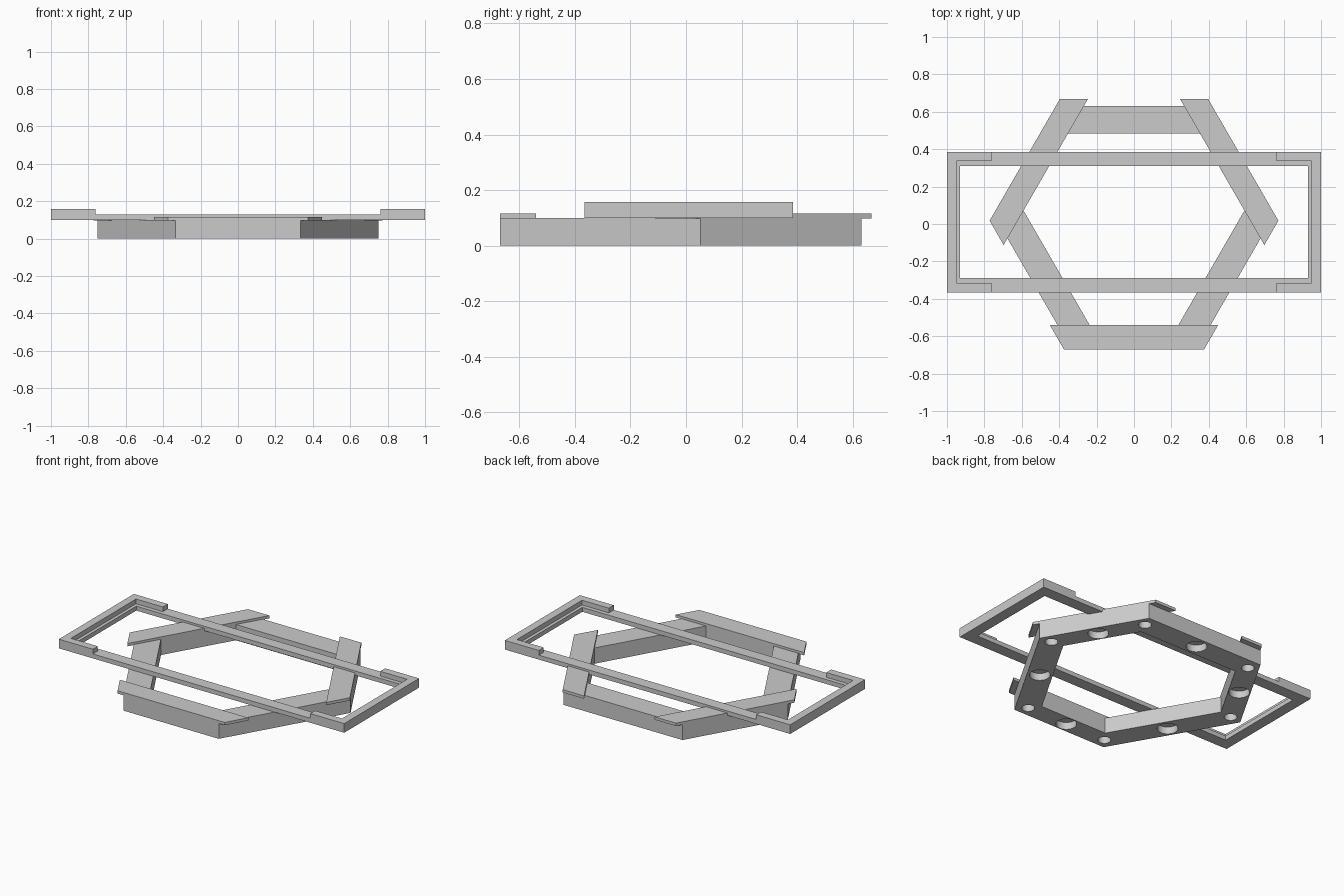
import bpy, bmesh, math
from mathutils import Vector, Matrix

if "Cube" in bpy.data.objects:
    bpy.data.objects.remove(bpy.data.objects["Cube"])

grey = bpy.data.materials.new("plain grey")
grey.diffuse_color = (0.6, 0.6, 0.6, 1)
grey.use_nodes = True
grey.node_tree.nodes["Principled BSDF"].inputs["Base Color"].default_value = grey.diffuse_color


def finish(bm, name):
    bmesh.ops.recalc_face_normals(bm, faces=bm.faces)
    mesh = bpy.data.meshes.new(name)
    bm.to_mesh(mesh)
    bm.free()
    mesh.materials.append(grey)
    ob = bpy.data.objects.new(name, mesh)
    bpy.context.collection.objects.link(ob)
    return ob


def prism(name, pts, z0, z1):
    """Extrude a flat outline from z0 to z1."""
    bm = bmesh.new()
    face = bm.faces.new([bm.verts.new((x, y, z0)) for x, y in pts])
    ext = bmesh.ops.extrude_face_region(bm, geom=[face], use_keep_orig=True)
    for v in ext["geom"]:
        if isinstance(v, bmesh.types.BMVert):
            v.co.z = z1
    return finish(bm, name)


def ring(name, outer, inner, z0, z1):
    """Closed ring with a rectangular section between two outlines."""
    bm = bmesh.new()
    loops = [[bm.verts.new((x, y, z)) for x, y in pts]
             for pts, z in ((outer, z0), (outer, z1), (inner, z1), (inner, z0))]
    n = len(outer)
    for k in range(4):
        a, b = loops[k], loops[(k + 1) % 4]
        for i in range(n):
            j = (i + 1) % n
            bm.faces.new((a[i], a[j], b[j], b[i]))
    return finish(bm, name)


# Hexagonal base: short and long sides alternate around this centre
CY = 0.005
OUT = (0.675, 0.627)
INN = (0.545, 0.478)


def side_point(i, dist, along=0.0):
    t = math.radians(-90 + 60 * i)
    return (dist * math.cos(t) - along * math.sin(t),
            CY + dist * math.sin(t) + along * math.cos(t))


def hexagon(d):
    pts = []
    for i in range(6):
        a, b = d[i % 2], d[(i + 1) % 2]
        pts.append(side_point(i, a, (b - a * 0.5) / math.sin(math.pi / 3)))
    return pts


outer, inner = hexagon(OUT), hexagon(INN)
base = ring("hexagon_base", outer, inner, 0, 0.1)

# Round blind holes in the underside: large at mid sides, small at corners
bm = bmesh.new()
holes = []
for i in range(6):
    holes.append((side_point(i, (OUT[i % 2] + INN[i % 2]) / 2), 0.06, 0.045))
    c = (Vector(outer[i]) + Vector(inner[i])) / 2
    holes.append((c, 0.037, 0.045))
for (x, y), r, depth in holes:
    bmesh.ops.create_cone(bm, cap_ends=True, segments=32, radius1=r, radius2=r,
                          depth=2 * depth, matrix=Matrix.Translation((x, y, 0)))
cutter = finish(bm, "hole_cutter")
cutter.hide_render = True
mod = base.modifiers.new("holes", "BOOLEAN")
mod.operation = "DIFFERENCE"
mod.solver = "EXACT"
mod.object = cutter
bpy.context.view_layer.objects.active = base
base.select_set(True)
bpy.ops.object.modifier_apply(modifier=mod.name)
bpy.data.objects.remove(cutter)
bpy.ops.object.shade_smooth_by_angle(angle=math.radians(30))

# Overhanging cover plates on the three short sides
for i in (0, 2, 4):
    prism("cover_plate", [side_point(i, 0.675, -0.375), side_point(i, 0.675, 0.375),
                          side_point(i, 0.545, 0.45), side_point(i, 0.545, -0.45)],
          0.097, 0.115)


# Long rectangular frame across the base
def rect(x, y0, y1):
    return [(-x, y0), (x, y0), (x, y1), (-x, y1)]


ring("long_frame", rect(1, -0.365, 0.385), rect(0.93, -0.29, 0.31), 0.1, 0.128)

# Raised C-shaped rims at both ends of the frame
for s in (-1, 1):
    c_shape = [(0.762, -0.365), (1, -0.365), (1, 0.385), (0.762, 0.385),
               (0.762, 0.336), (0.95, 0.336), (0.95, -0.316), (0.762, -0.316)]
    prism("end_rim", [(s * x, y) for x, y in c_shape], 0.128, 0.158)
